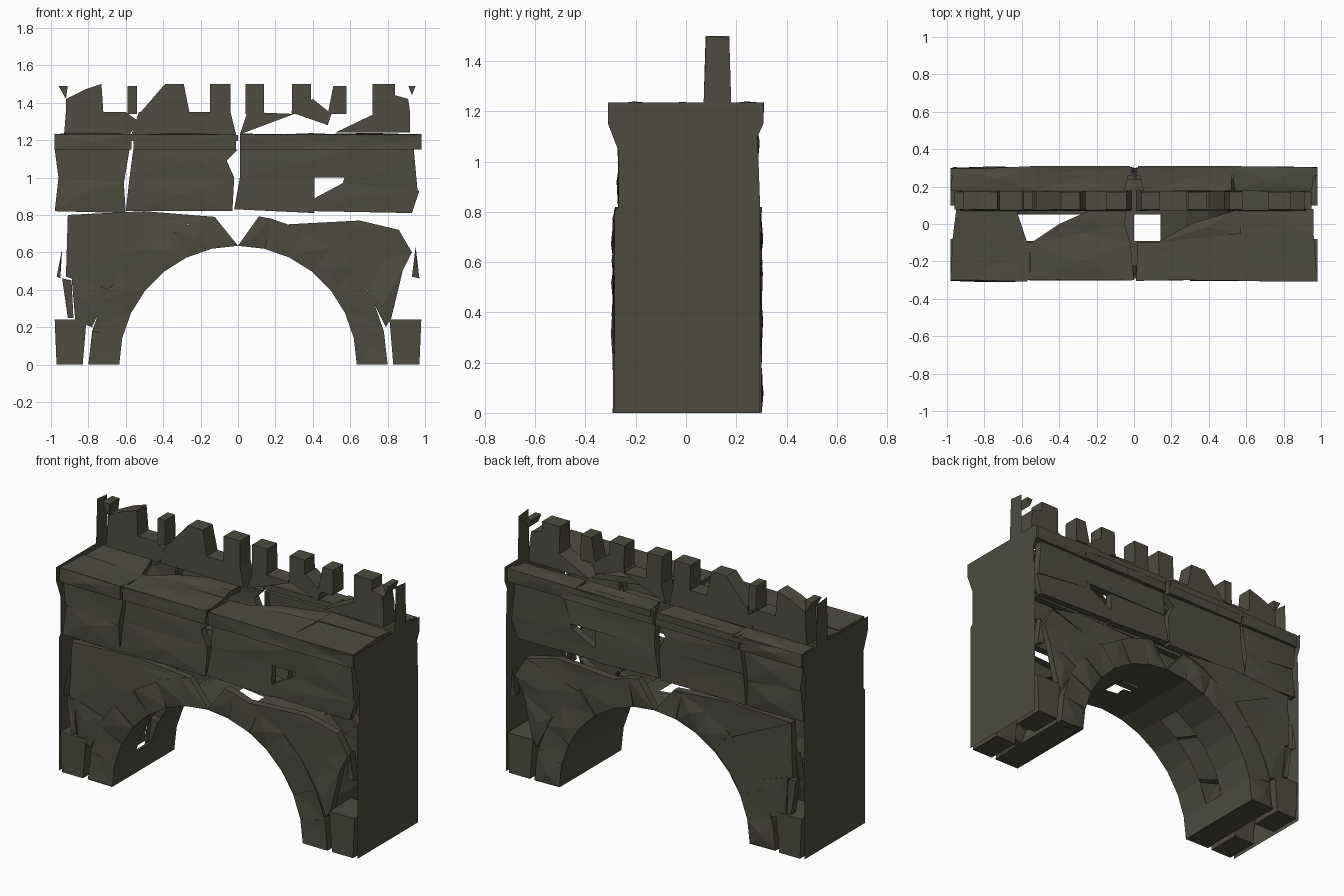
import bpy, bmesh, math, random
from mathutils import Vector

if "Cube" in bpy.data.objects:
    bpy.data.objects.remove(bpy.data.objects["Cube"])

random.seed(4)
stone = bpy.data.materials.new("dark_stone")
stone.diffuse_color = (0.075, 0.071, 0.053, 1)
stone.use_nodes = True
stone.node_tree.nodes["Principled BSDF"].inputs["Base Color"].default_value = stone.diffuse_color


def finish(name, bm):
    bmesh.ops.recalc_face_normals(bm, faces=bm.faces)
    me = bpy.data.meshes.new(name)
    bm.to_mesh(me)
    bm.free()
    me.materials.append(stone)
    ob = bpy.data.objects.new(name, me)
    bpy.context.collection.objects.link(ob)


def skin(name, polys, place, lip=0.05, rough=0.012):
    """Faceted hollow stones: place(u, v, depth) maps each outline to the wall."""
    bm = bmesh.new()
    for poly in polys:
        n = len(poly)
        rim = [bm.verts.new(place(u, v, random.uniform(0, rough))) for u, v in poly]
        back = [bm.verts.new(place(u, v, lip)) for u, v in poly]
        # off-centre peak gives irregular facets
        w = [random.uniform(0.5, 1.5) for _ in poly]
        cu = sum(p[0] * k for p, k in zip(poly, w)) / sum(w)
        cv = sum(p[1] * k for p, k in zip(poly, w)) / sum(w)
        mid = bm.verts.new(place(cu, cv, random.uniform(-0.006, rough)))
        for i in range(n):
            j = (i + 1) % n
            bm.faces.new((rim[i], rim[j], mid))
            bm.faces.new((rim[j], rim[i], back[i], back[j]))
    finish(name, bm)


def prism(bm, outline, y0, y1, taper=0.0):
    """Extrude an x-z outline along y, thinner towards the top."""
    zb = 1.23
    def pts(y, s):
        return [bm.verts.new((x, y + s * taper * max(0, z - zb) / 0.27, z)) for x, z in outline]
    a, b = pts(y0, 1), pts(y1, -1)
    bm.faces.new(a)
    bm.faces.new(b[::-1])
    for i in range(len(a)):
        j = (i + 1) % len(a)
        bm.faces.new((a[j], a[i], b[i], b[j]))


def box(x0, x1, z0, z1, lean=0.0):
    return [(x0, z0), (x1, z0), (x1 - lean, z1), (x0 + lean, z1)]


def wall(y, inward):
    return lambda u, v, d: (u, y + inward * d, v)


# arch ring, broken open above the crown
R_IN, R_OUT, SEG = 0.635, 0.80, 14


def polar(r, deg):
    a = math.radians(deg)
    return (r * math.cos(a), r * math.sin(a))


ring = []
for i in range(SEG):
    a0, a1 = 180 * i / SEG, 180 * (i + 1) / SEG
    outer = [a0, a1]
    if i == SEG // 2 - 1:
        outer[1] = 82
    if i == SEG // 2:
        outer[0] = 99
    ring.append([polar(R_IN, a0), polar(R_OUT, outer[0]), polar(R_OUT, outer[1]), polar(R_IN, a1)])

# spandrels between the ring and the wall ends
spandrel = [
    [(-.87, .23), (-.78, .2), (-.69, .4), (-.89, .47)],
    [(-.92, .47), (-.69, .4), (-.51, .61), (-.91, .8)],
    [(-.91, .8), (-.51, .61), (-.27, .75), (-.13, .79), (-.5, .82)],
    [(-.94, .46), (-.89, .45), (-.88, .25), (-.91, .25)],
    [(-.97, .47), (-.95, .46), (-.94, .62)],
    [(.79, .2), (.82, .25), (.88, .5), (.69, .4)],
    [(.69, .4), (.88, .5), (.93, .6), (.86, .72), (.51, .61)],
    [(.51, .61), (.86, .72), (.65, .77), (.27, .75)],
    [(.95, .63), (.93, .47), (.97, .46)],
]
# upper courses under the cornice
courses = [
    [(-.98, .82), (-.6, .81), (-.61, .97), (-.96, 1.0)],
    [(-.96, 1.0), (-.61, .97), (-.58, 1.15), (-.98, 1.15)],
    [(-.6, .82), (-.03, .82), (-.02, 1.0), (-.58, 1.0)],
    [(-.58, 1.0), (-.02, 1.0), (-.06, 1.09), (0, 1.15), (-.56, 1.15)],
    [(-.02, .83), (.41, .81), (.41, 1.0), (.01, 1.0)],
    [(.01, 1.0), (.6, 1.0), (.62, 1.15), (.01, 1.15)],
    [(.41, .82), (.93, .81), (.97, .93), (.56, .97), (.41, .89)],
    [(.56, .97), (.96, .93), (.94, 1.15), (.62, 1.15)],
]
cornice = [box(a, b, 1.15, 1.23) for a, b in
           [(-.98, -.57), (-.56, -.01), (.01, .3), (.3, .62), (.62, .98)]]

for side, s, y_low, y_mid in (("front", 1, -.293, -.272), ("back", -1, .303, .288)):
    skin(side + "_arch_ring", ring, wall(y_low, s))
    skin(side + "_spandrel", spandrel, wall(y_low, s))
    skin(side + "_courses", courses, wall(y_mid, s))
    skin(side + "_cornice", cornice, wall(-.308 * s, s))

# underside of the arch, with open strips where stones are missing
bm = bmesh.new()
for i in range(SEG):
    p, q = polar(R_IN, 180 * i / SEG), polar(R_IN, 180 * (i + 1) / SEG)
    mid = (p[0] + q[0]) / 2
    broken = -.6 < mid < -.3 or 0 < mid < .2
    for y0, y1 in ([(-.29, -.09), (.05, .30)] if broken else [(-.29, .30)]):
        bm.faces.new([bm.verts.new(c) for c in
                      ((p[0], y0, p[1]), (q[0], y0, q[1]), (q[0], y1, q[1]), (p[0], y1, p[1]))])
finish("arch_underside", bm)

# pier feet and corner blocks
bm = bmesh.new()
for s in (-1, 1):
    bm.faces.new([bm.verts.new((s * x, y, 0.005)) for x, y in
                  ((.635, -.29), (.8, -.29), (.8, .30), (.635, .30))])
    for y0, y1 in ((-.29, -.08), (.1, .30)):
        prism(bm, [(s * .83, 0), (s * .97, 0), (s * .98, .24), (s * .81, .24)], y0, y1)
finish("corner_blocks", bm)

# walkway and rear ledge on top
walkway = [
    [(-.98, -.3), (-.56, -.3), (-.56, -.1), (-.97, -.08)],
    [(-.97, -.08), (-.57, -.1), (-.63, .08), (-.95, .08)],
    [(-.55, -.3), (0, -.3), (-.02, -.1), (-.56, -.1)],
    [(-.55, -.1), (-.02, -.1), (-.05, .0), (-.4, .0)],
    [(-.4, .0), (-.05, .0), (-.04, .08), (-.22, .08)],
    [(.01, -.3), (.55, -.3), (.57, -.05), (.12, -.1), (.02, -.1)],
    [(.12, -.1), (.57, -.05), (.57, .08), (.3, .0)],
    [(.55, -.3), (.98, -.3), (.96, -.05), (.57, -.05)],
    [(.57, -.05), (.96, -.05), (.96, .08), (.57, .08)],
]
ledge = [
    [(-.98, .18), (-.53, .18), (-.53, .31), (-.97, .29)],
    [(-.53, .18), (-.05, .18), (-.02, .31), (-.53, .31)],
    [(.05, .18), (.52, .18), (.52, .31), (.02, .31)],
    [(.54, .18), (.95, .18), (.97, .3), (.52, .31)],
]
skin("walkway", walkway, lambda u, v, d: (u, v, 1.235 - d), 0.04)
skin("rear_ledge", ledge, lambda u, v, d: (u, v, 1.235 - d), 0.04)

# parapet base and merlons
parapet = [
    [(-.93, 1.23), (-.58, 1.23), (-.53, 1.3), (-.6, 1.35), (-.92, 1.35)],
    [(-.92, 1.35), (-.72, 1.35), (-.73, 1.5), (-.82, 1.47), (-.92, 1.42)],
    box(-.59, -.54, 1.34, 1.49),
    [(-.57, 1.23), (-.01, 1.23), (-.04, 1.35), (-.53, 1.35)],
    [(-.52, 1.35), (-.26, 1.35), (-.29, 1.5), (-.39, 1.5)],
    box(-.15, -.04, 1.34, 1.5),
    [(.01, 1.23), (.06, 1.25), (.3, 1.34), (.05, 1.35)],
    box(.04, .14, 1.34, 1.5),
    box(.29, .39, 1.34, 1.5),
    [(.28, 1.35), (.48, 1.28), (.5, 1.34), (.4, 1.42)],
    [(.48, 1.34), (.58, 1.34), (.58, 1.49), (.51, 1.49)],
    [(.52, 1.24), (.92, 1.24), (.92, 1.35), (.75, 1.35)],
    box(.72, .84, 1.34, 1.5),
    [(.84, 1.35), (.92, 1.35), (.91, 1.42), (.84, 1.44)],
    [(-.96, 1.49), (-.92, 1.42), (-.91, 1.49)],
    [(.95, 1.49), (.91, 1.49), (.93, 1.44)],
]
bm = bmesh.new()
for outline in parapet:
    prism(bm, outline, .07, .18, .008)
finish("parapet", bm)

# flat end panels showing the cross-section of the wall
section = [(-.285, 0), (.295, 0), (.295, .82), (.285, 1.1), (.308, 1.15), (.308, 1.235), (.18, 1.235),
           (.172, 1.49), (.08, 1.5), (.07, 1.235), (-.31, 1.235), (-.31, 1.15), (-.268, 1.04),
           (-.268, .82), (-.285, .8)]
bm = bmesh.new()
for x in (-.995, .995):
    bm.faces.new([bm.verts.new((x, y, z)) for y, z in section])
finish("end_panels", bm)
